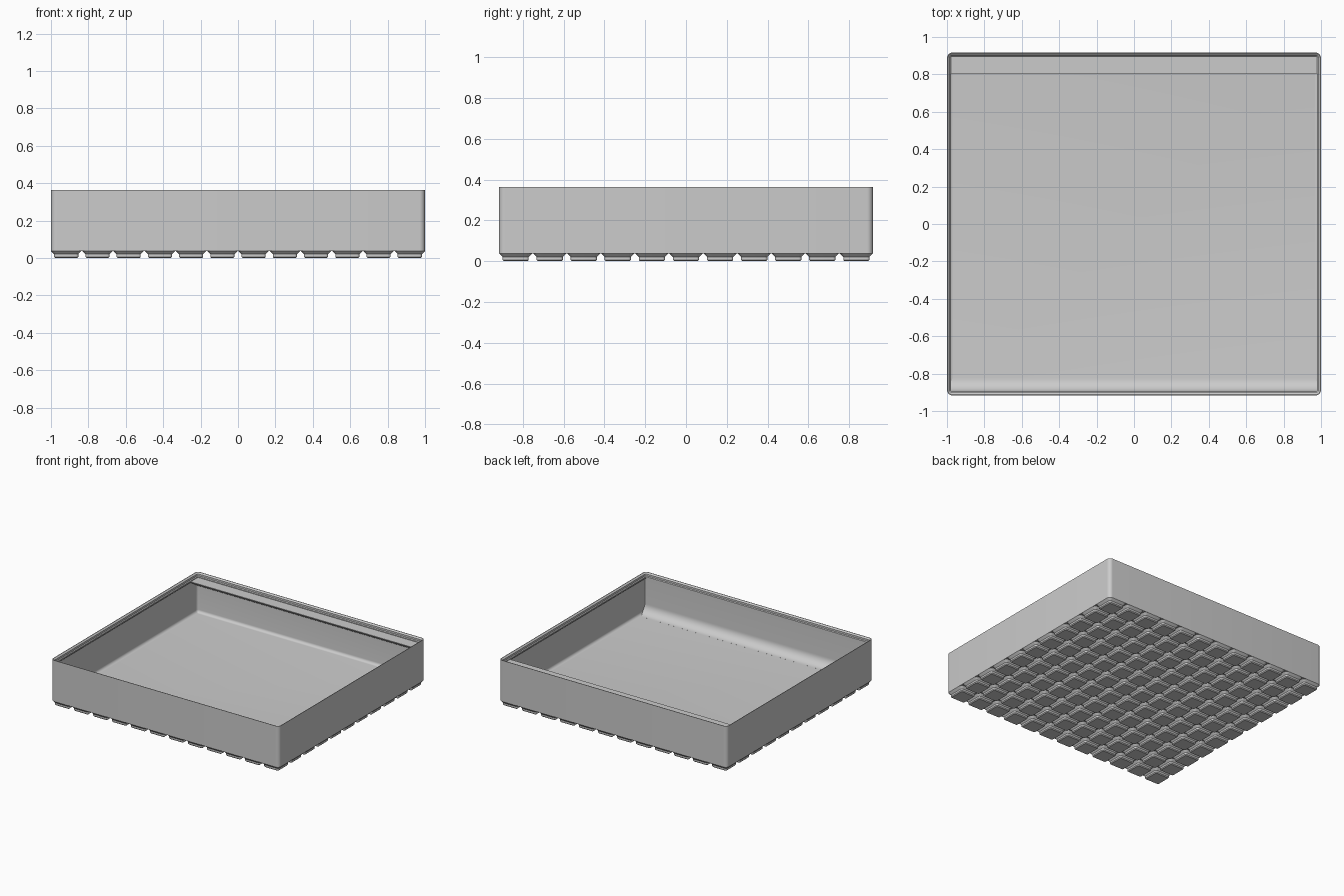
import bpy, bmesh, math

cube = bpy.data.objects.get("Cube")
if cube:
    bpy.data.objects.remove(cube, do_unlink=True)

MM = 2 / 251.5            # model units per millimetre
PITCH = 21                # foot spacing in mm
NX, NY = 12, 11
HALF_X, HALF_Y = 251.5 / 2, 230.5 / 2
RADIUS = 3.75
FLOOR, WALL, LIP = 5.9, 1.2, 2.6
TOP, SCOOP = 45.8, 9.0

grey = bpy.data.materials.new("light_grey")
grey.use_nodes = True
colour = (0.6, 0.6, 0.6, 1)
grey.diffuse_color = colour
grey.node_tree.nodes["Principled BSDF"].inputs["Base Color"].default_value = colour


def finish(bm, name):
    """Turn a bmesh into a shaded, coloured object."""
    bmesh.ops.scale(bm, vec=(MM, MM, MM), verts=bm.verts)
    bmesh.ops.recalc_face_normals(bm, faces=bm.faces)
    mesh = bpy.data.meshes.new(name)
    bm.to_mesh(mesh)
    bm.free()
    mesh.materials.append(grey)
    obj = bpy.data.objects.new(name, mesh)
    bpy.context.collection.objects.link(obj)
    bpy.ops.object.select_all(action='DESELECT')
    obj.select_set(True)
    bpy.context.view_layer.objects.active = obj
    bpy.ops.object.shade_smooth_by_angle(angle=math.radians(30))
    return obj


def loft(name, hx, hy, layers, steps):
    """Skin rounded rectangles given as (inset, height), capped at both ends."""
    bm = bmesh.new()
    rings = []
    for inset, z in layers:
        r = max(RADIUS - inset, 0.25)
        ring = []
        for corner, (sx, sy) in enumerate([(1, 1), (-1, 1), (-1, -1), (1, -1)]):
            cx, cy = sx * (hx - inset - r), sy * (hy - inset - r)
            for i in range(steps + 1):
                a = math.pi / 2 * (corner + i / steps)
                ring.append(bm.verts.new((cx + r * math.cos(a), cy + r * math.sin(a), z)))
        rings.append(ring)
    for low, high in zip(rings, rings[1:]):
        for i in range(len(low)):
            j = (i + 1) % len(low)
            bm.faces.new((low[i], low[j], high[j], high[i]))
    bm.faces.new(rings[0])
    bm.faces.new(rings[-1])
    return finish(bm, name)


def prism(name, profile, half_length):
    """Extrude a (y, z) profile along x."""
    bm = bmesh.new()
    face = bm.faces.new([bm.verts.new((-half_length, y, z)) for y, z in profile])
    new = bmesh.ops.extrude_face_region(bm, geom=[face])["geom"]
    verts = [v for v in new if isinstance(v, bmesh.types.BMVert)]
    bmesh.ops.translate(bm, vec=(2 * half_length, 0, 0), verts=verts)
    return finish(bm, name)


# Tray body: outer wall, stacking lip, inner wall, rounded floor edge
layers = [(0, 4.75), (0, TOP), (0.5, TOP), (1.9, 44.5), (1.9, 42.7), (LIP, 42),
          (LIP, 40.8), (WALL, 39.4)]
fillet = 2.8
for i in range(7):
    a = math.pi / 2 * i / 6
    layers.append((WALL + fillet * (1 - math.cos(a)), FLOOR + fillet * (1 - math.sin(a))))
loft("tray_body", HALF_X, HALF_Y, layers, 8)

# Curved scoop along the front wall, flush with the lip
front = -HALF_Y + LIP
profile = [(front - 0.6, FLOOR - 0.5), (front - 0.6, 41), (front, 41)]
for i in range(13):
    a = math.pi / 2 * i / 12
    profile.append((front + SCOOP * (1 - math.cos(a)), FLOOR + 0.03 + SCOOP * (1 - math.sin(a))))
profile.append((front + SCOOP, FLOOR - 0.5))
prism("front_scoop", profile, HALF_X - 1.0)

# Label shelf along the back wall, with a sloping underside
back = HALF_Y - 2.0
edge = HALF_Y - 14
shelf = 41.3
prism("label_shelf", [(back, shelf), (edge, shelf), (edge, shelf - 0.7), (back, shelf - 8.5)],
      HALF_X - 1.0)

# Stepped feet in a grid under the tray
foot = loft("feet", 10.25, 10.25, [(2.95, 0), (2.15, 0.8), (2.15, 2.6), (0, 4.75)], 5)
foot.location = (-PITCH * (NX - 1) / 2 * MM, -PITCH * (NY - 1) / 2 * MM, 0)
for axis, count in enumerate((NX, NY)):
    array = foot.modifiers.new("grid", 'ARRAY')
    array.count = count
    array.use_relative_offset = False
    array.use_constant_offset = True
    offset = [0, 0, 0]
    offset[axis] = PITCH * MM
    array.constant_offset_displace = offset
